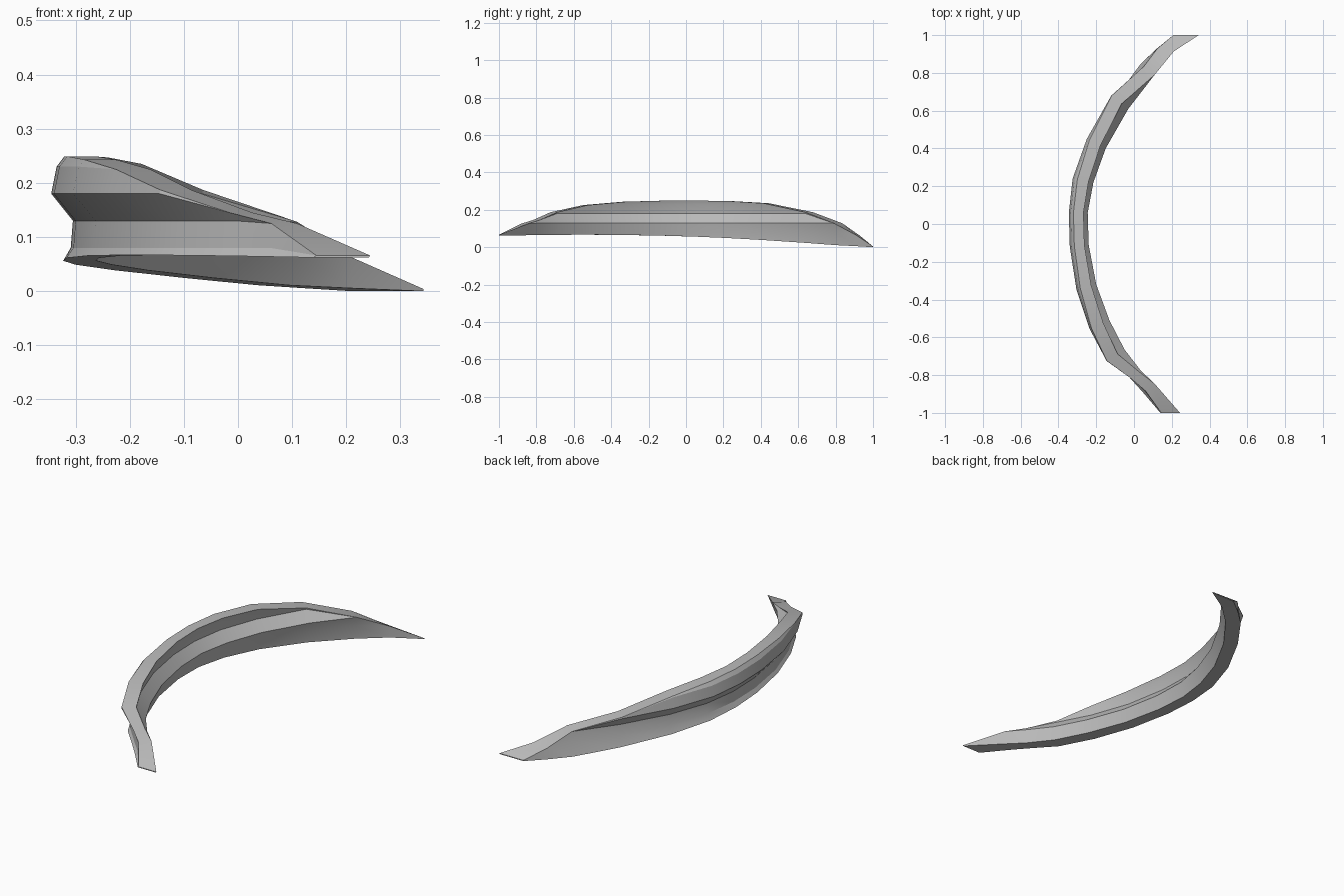
import bpy
import bmesh
from mathutils import Vector

if "Cube" in bpy.data.objects:
    bpy.data.objects.remove(bpy.data.objects["Cube"], do_unlink=True)

# Plain grey finish
grey = bpy.data.materials.new("plain_grey")
grey.use_nodes = True
colour = (0.5, 0.5, 0.5, 1)
grey.diffuse_color = colour
grey.node_tree.nodes["Principled BSDF"].inputs["Base Color"].default_value = colour

# Ribbed section: height, outer and inner position across the thickness
PROFILE = [(.06, .22, .83), (.08, .36, .88), (.13, .40, 1.0),
           (.18, 0, .60), (.23, .10, .70), (.25, .25, .78)]

# Stations along the arc: outer x, y, inner x, y, top height
STATIONS = [
    (.10, -1, .27, -1, .066), (.03, -.91, .11, -.845, .125),
    (-.035, -.835, .035, -.775, .145), (-.145, -.725, -.05, -.665, .187),
    (-.235, -.555, -.13, -.51, .225), (-.305, -.345, -.20, -.32, .243),
    (-.34, -.12, -.24, -.11, .249), (-.345, .06, -.245, .06, .249),
    (-.325, .24, -.215, .22, .247), (-.25, .45, -.15, .40, .235),
    (-.12, .68, -.03, .61, .187), (.015, .865, .11, .79, .128),
    (.09, .935, .235, .91, .062), (.16, 1, .38, 1, .004),
]


def across(z, side):
    """Position across the thickness at a height, on one side."""
    for low, high in zip(PROFILE, PROFILE[1:]):
        if z <= high[0]:
            t = max(0, (z - low[0]) / (high[0] - low[0]))
            return low[side] + t * (high[side] - low[side])
    return PROFILE[-1][side]


def section(ox, oy, ix, iy, top):
    """Closed ring of points, with the ribs trimmed at the top height."""
    base = .058 - .031 * oy - .027 * oy * oy
    heights = [base] + [max(base, min(p[0], top)) for p in PROFILE[1:]]
    outer, inner = Vector((ox, oy, 0)), Vector((ix, iy, 0))
    ring = []
    for side, levels in ((1, heights), (2, heights[::-1])):
        for z in levels:
            p = outer.lerp(inner, across(z, side))
            p.z = z
            ring.append(p)
    return ring


# Curved ribbed strip lofted through the sections
bm = bmesh.new()
rings = [[bm.verts.new(p) for p in section(*s)] for s in STATIONS]
for a, b in zip(rings, rings[1:]):
    for i in range(len(a)):
        j = (i + 1) % len(a)
        bm.faces.new((a[i], a[j], b[j], b[i]))
bm.faces.new(rings[0])
bm.faces.new(rings[-1])
bmesh.ops.remove_doubles(bm, verts=bm.verts, dist=.0005)
bmesh.ops.recalc_face_normals(bm, faces=bm.faces)

mesh = bpy.data.meshes.new("curved_strip")
bm.to_mesh(mesh)
bm.free()
mesh.materials.append(grey)
strip = bpy.data.objects.new("curved_strip", mesh)
bpy.context.collection.objects.link(strip)

# Soft along the arc, crisp along the ribs
bpy.ops.object.select_all(action="DESELECT")
strip.select_set(True)
bpy.context.view_layer.objects.active = strip
bpy.ops.object.shade_smooth_by_angle(angle=.35)
